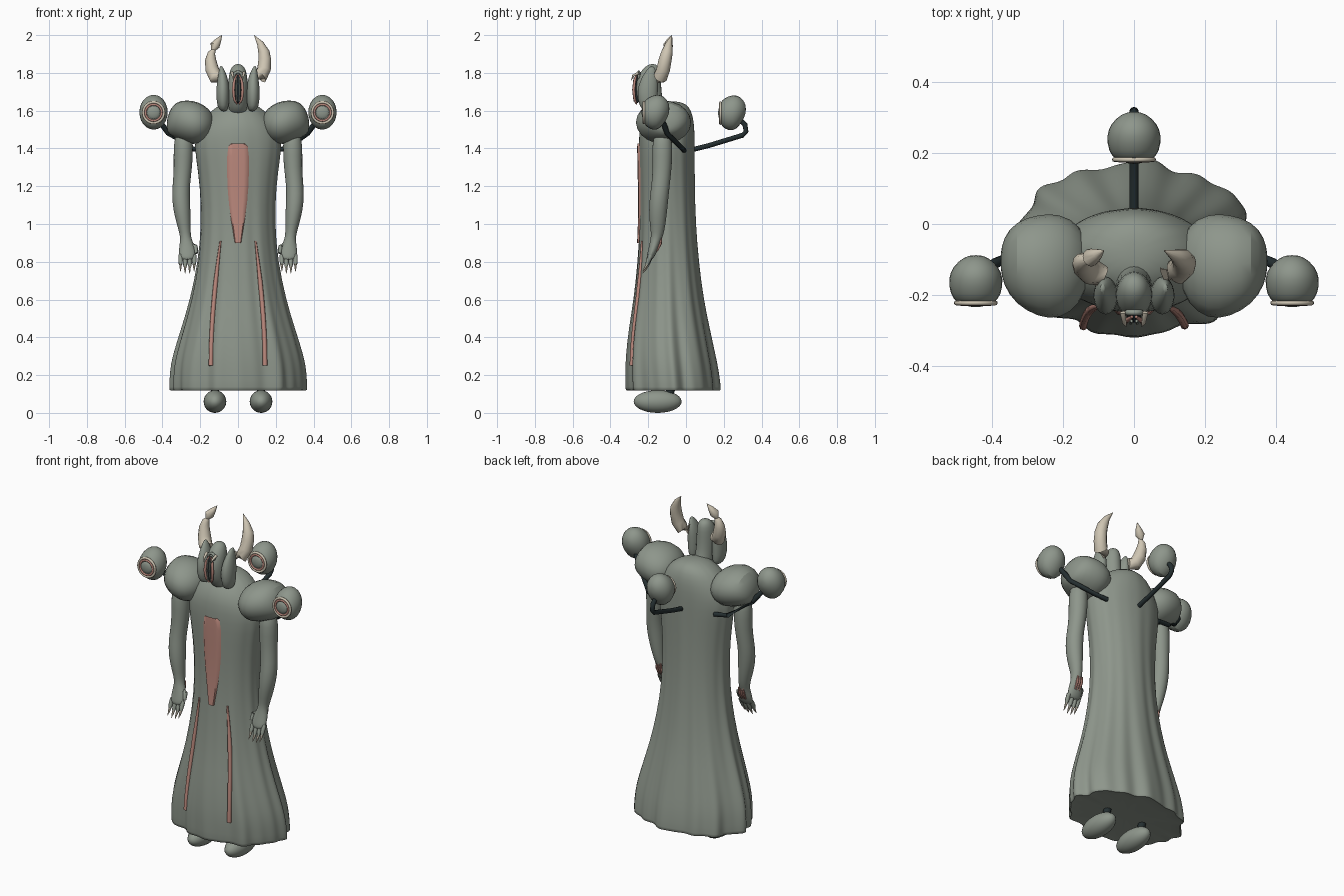
import bpy, bmesh, math
from mathutils import Vector
from mathutils.bvhtree import BVHTree

if "Cube" in bpy.data.objects:
    bpy.data.objects.remove(bpy.data.objects["Cube"])


def material(name, rgb):
    m = bpy.data.materials.new(name)
    m.diffuse_color = (*rgb, 1)
    m.use_nodes = True
    m.node_tree.nodes["Principled BSDF"].inputs["Base Color"].default_value = m.diffuse_color
    return m


GREY = material("grey_green", (0.27, 0.305, 0.26))
PINK = material("flesh_pink", (0.50, 0.25, 0.205))
BONE = material("bone", (0.62, 0.56, 0.45))
DARK = material("dark_metal", (0.018, 0.028, 0.03))


def finish(name, bm, mat, subsurf=0, angle=50):
    bmesh.ops.recalc_face_normals(bm, faces=bm.faces[:])
    me = bpy.data.meshes.new(name)
    bm.to_mesh(me)
    bm.free()
    ob = bpy.data.objects.new(name, me)
    bpy.context.collection.objects.link(ob)
    me.materials.append(mat)
    if subsurf:
        mod = ob.modifiers.new("smooth", 'SUBSURF')
        mod.levels = mod.render_levels = subsurf
    bpy.ops.object.select_all(action='DESELECT')
    bpy.context.view_layer.objects.active = ob
    ob.select_set(True)
    bpy.ops.object.shade_smooth_by_angle(angle=math.radians(angle))
    return ob


def skin(rings):
    """Bridge rings of points into a closed skin."""
    bm = bmesh.new()
    vr = [[bm.verts.new(p) for p in r] for r in rings]
    n = len(vr[0])
    for a, b in zip(vr, vr[1:]):
        for i in range(n):
            bm.faces.new((a[i], a[(i + 1) % n], b[(i + 1) % n], b[i]))
    bm.faces.new(vr[0])
    bm.faces.new(vr[-1])
    return bm


def loft(name, sections, mat, axis='Z', n=12, subsurf=1):
    """Elliptic sections (x, y, z, radius_a, radius_b) square to an axis."""
    rings = []
    for x, y, z, a, b in sections:
        ring = []
        for i in range(n):
            t = math.tau * i / n
            c, s = a * math.cos(t), b * math.sin(t)
            off = {'X': (0, c, s), 'Y': (c, 0, s), 'Z': (c, s, 0)}[axis]
            ring.append(Vector((x, y, z)) + Vector(off))
        rings.append(ring)
    return finish(name, skin(rings), mat, subsurf)


def tube(name, pts, mat, n=10):
    """Round tube through points (x, y, z, radius)."""
    ps = [Vector(p[:3]) for p in pts]
    rings = []
    for i, p in enumerate(ps):
        d = (ps[min(i + 1, len(ps) - 1)] - ps[max(i - 1, 0)]).normalized()
        ref = Vector((1, 0, 0)) if abs(d.x) < 0.8 else Vector((0, 1, 0))
        u = d.cross(ref).normalized()
        v = d.cross(u)
        rings.append([p + pts[i][3] * (u * math.cos(math.tau * k / n) + v * math.sin(math.tau * k / n))
                      for k in range(n)])
    return finish(name, skin(rings), mat)


def ellipsoid(name, c, r, mat):
    bm = bmesh.new()
    bmesh.ops.create_uvsphere(bm, u_segments=24, v_segments=14, radius=1)
    bmesh.ops.scale(bm, vec=r, verts=bm.verts)
    bmesh.ops.translate(bm, vec=c, verts=bm.verts)
    return finish(name, bm, mat)


def ring_y(name, c, major, minor, mat):
    """Ring facing the front."""
    bm = bmesh.new()
    N, M = 28, 8
    v = [[bm.verts.new((c[0] + (major + minor * math.cos(math.tau * j / M)) * math.cos(math.tau * i / N),
                        c[1] + minor * math.sin(math.tau * j / M),
                        c[2] + (major + minor * math.cos(math.tau * j / M)) * math.sin(math.tau * i / N)))
          for j in range(M)] for i in range(N)]
    for i in range(N):
        for j in range(M):
            bm.faces.new((v[i][j], v[(i + 1) % N][j], v[(i + 1) % N][(j + 1) % M], v[i][(j + 1) % M]))
    return finish(name, bm, mat)


# Robe: folded cloth, (height, half width, front y, back y)
PROFILE = [(.13, .02, -.09, -.05), (.125, .325, -.29, .155), (.117, .345, -.31, .172), (.122, .35, -.315, .175),
           (.22, .347, -.316, .165), (.3, .335, -.315, .15), (.45, .29, -.3, .12), (.6, .247, -.275, .09),
           (.8, .208, -.255, .065), (1.0, .192, -.243, .05), (1.2, .2, -.245, .045), (1.35, .222, -.25, .045),
           (1.46, .235, -.25, .045), (1.54, .19, -.24, .042), (1.6, .145, -.2, .028), (1.64, .08, -.16, 0),
           (1.65, .02, -.1, -.06)]


def robe_ring(z, hw, y0, y1, n=96):
    amp = 0.012 + 0.055 * max(0, 1 - z / 1.1)
    if z > 1.4:
        amp = 0.004
    ring = []
    for i in range(n):
        t = math.tau * i / n
        f = (0.5 * math.cos(8 * t + 0.6 + 0.4 * z) + 0.4 * math.sin(13 * t + 1.1 - 0.5 * z)
             + 0.3 * math.sin(19 * t + 2 * z))
        k = 1 + amp * f
        ring.append((hw * k * math.cos(t), (y0 + y1) / 2 + (y1 - y0) / 2 * k * math.sin(t), z))
    return ring


robe = finish("robe", skin([robe_ring(*p) for p in PROFILE]), GREY, 1, 60)
surface = BVHTree.FromObject(robe, bpy.context.evaluated_depsgraph_get())


def front_y(x, z):
    return surface.ray_cast(Vector((x, -2, z)), Vector((0, 1, 0)))[0].y


# Chest panel laid over the robe front
bm = bmesh.new()
rows = []
for z, w in [(1.425, .04), (1.41, .056), (1.36, .062), (1.28, .063), (1.2, .06), (1.12, .053),
             (1.04, .042), (.97, .03), (.9, .018)]:
    row = []
    for k in range(-4, 5):
        x = w * k / 4
        row.append(bm.verts.new((x, front_y(x, z) + (0.004 if abs(k) == 4 else -0.009), z)))
    rows.append(row)
for a, b in zip(rows, rows[1:]):
    for i in range(8):
        bm.faces.new((a[i], a[i + 1], b[i + 1], b[i]))
finish("chest_panel", bm, PINK)

# Head with mouth slit
loft("head", [(0, -.14, 1.57, .05, .06), (0, -.18, 1.62, .052, .065), (0, -.2, 1.69, .055, .074),
              (0, -.2, 1.76, .054, .07), (0, -.185, 1.815, .045, .052), (0, -.178, 1.84, .028, .03),
              (0, -.178, 1.847, .008, .008)], GREY)
ellipsoid("mouth_slit", (0, -.258, 1.715), (.02, .02, .075), DARK)
ring_y("top_eye_ridge", (0, -.25, 1.785), .02, .008, GREY)

# Rounded pods with an eye ring on the front


def pod(tag, x, y, z):
    loft(tag + "_pod", [(x, y - .062, z, .02, .02), (x, y - .06, z, .055, .06), (x, y - .035, z - .002, .075, .086),
                        (x, y + .01, z, .082, .103), (x, y + .045, z + .012, .068, .08),
                        (x, y + .072, z + .02, .035, .04), (x, y + .077, z + .02, .01, .01)], GREY, 'Y')
    ring_y(tag + "_pod_rim", (x, y - .058, z), .055, .007, BONE)
    ring_y(tag + "_pod_lid", (x, y - .06, z), .043, .006, PINK)
    ellipsoid(tag + "_pod_eye", (x, y - .056, z), (.036, .014, .036), GREY)


pod("rear", 0, .24, 1.587)
tube("rear_stalk", [(0, .0, 1.385, .013), (0, .12, 1.415, .013), (0, .3, 1.47, .013), (0, .318, 1.49, .013),
                    (0, .312, 1.525, .014), (0, .28, 1.56, .012)], DARK)

for s, side in ((-1, "left"), (1, "right")):
    # Cheek plates
    loft(side + "_cheek_plate", [(s * .075, -.19, 1.595, .015, .03), (s * .08, -.2, 1.62, .033, .05),
                                 (s * .08, -.205, 1.7, .038, .058), (s * .08, -.195, 1.76, .031, .05),
                                 (s * .085, -.185, 1.81, .018, .03), (s * .09, -.18, 1.838, .005, .008)], GREY)
    # Lips and teeth beside the mouth slit
    tube(side + "_lip", [(s * .006, -.262, 1.79, .004), (s * .02, -.272, 1.76, .007), (s * .025, -.277, 1.71, .008),
                         (s * .02, -.272, 1.66, .007), (s * .006, -.262, 1.635, .004)], PINK)
    tube(side + "_gum", [(s * .007, -.274, 1.775, .004), (s * .009, -.281, 1.71, .004),
                         (s * .007, -.273, 1.65, .004)], GREY)
    tube(side + "_tooth", [(s * .032, -.25, 1.8, .008), (s * .027, -.28, 1.785, .006),
                           (s * .022, -.29, 1.76, .001)], BONE)

    # Horns; the left one is chipped below its tip
    base = [(s * .085, -.15, 1.775, .03), (s * .12, -.135, 1.78, .038), (s * .138, -.12, 1.82, .036)]
    if s < 0:
        tube("left_horn", base + [(-.145, -.11, 1.87, .029), (-.14, -.103, 1.905, .02),
                                  (-.125, -.1, 1.925, .008)], BONE, 12)
        tube("left_horn_tip", [(-.135, -.1, 1.915, .008), (-.122, -.095, 1.945, .026),
                               (-.102, -.085, 1.975, .015), (-.085, -.075, 2.0, .001)], BONE, 12)
    else:
        tube("right_horn", base + [(.142, -.11, 1.87, .034), (.137, -.1, 1.91, .03), (.118, -.09, 1.955, .018),
                                   (.085, -.075, 2.0, .001)], BONE, 12)

    # Shoulder pads
    loft(side + "_shoulder_pad", [(s * .125, -.11, 1.53, .04, .03), (s * .15, -.115, 1.53, .12, .085),
                                  (s * .21, -.12, 1.533, .16, .122), (s * .27, -.118, 1.542, .155, .122),
                                  (s * .335, -.11, 1.552, .125, .103), (s * .37, -.105, 1.53, .07, .055),
                                  (s * .377, -.105, 1.525, .02, .02)], GREY, 'X', 10)
    # Side pods on stalks
    pod(side, s * .447, -.165, 1.59)
    tube(side + "_stalk", [(s * .18, -.01, 1.39, .013), (s * .26, -.02, 1.4, .013), (s * .37, -.1, 1.48, .013),
                           (s * .39, -.11, 1.51, .015), (s * .43, -.13, 1.56, .012)], DARK)

    # Arm and palm
    loft(side + "_arm", [(s * .285, -.125, 1.5, .04, .04), (s * .29, -.125, 1.42, .056, .058),
                         (s * .29, -.125, 1.3, .05, .052), (s * .302, -.135, 1.2, .047, .05),
                         (s * .302, -.145, 1.12, .05, .052), (s * .292, -.15, 1.03, .043, .048),
                         (s * .28, -.15, .95, .03, .035), (s * .275, -.16, .915, .031, .03),
                         (s * .268, -.172, .87, .047, .027), (s * .268, -.188, .825, .046, .022),
                         (s * .268, -.195, .81, .03, .014)], GREY)
    # Fingers, claws and thumb
    for i in range(4):
        x = .232 + .024 * i
        drop = .01 if i in (1, 2) else 0
        tube(f"{side}_finger_{i + 1}", [(s * x, -.185, .835, .012), (s * x, -.2, .805 - drop, .012),
                                        (s * x, -.207, .785 - drop, .009)], GREY, 8)
        tube(f"{side}_claw_{i + 1}", [(s * x, -.204, .79 - drop, .008), (s * x, -.216, .77 - drop, .006),
                                      (s * x, -.23, .748 - drop, .001)], BONE, 6)
    tube(side + "_thumb", [(s * .25, -.165, .89, .016), (s * .225, -.175, .88, .013),
                           (s * .22, -.19, .845, .009)], GREY, 8)
    # Exposed sinew at the back of the wrist
    for k in range(3):
        x = .258 + .014 * k
        tube(f"{side}_wrist_sinew_{k + 1}", [(s * x, -.13, .93, .004), (s * x, -.136, .895, .008),
                                             (s * x, -.155, .855, .004)], PINK, 6)

    # Long piping down the robe front
    line = []
    for j in range(23):
        u = j / 22
        x = s * (.093 + .05 * math.sin(u * math.pi / 2))
        z = .91 - .66 * u
        line.append((x, front_y(x, z) - .003, z, .005 + .007 * min(1, 3 * u)))
    tube(side + "_robe_piping", line, PINK, 8)

    # Feet and ankles
    ellipsoid(side + "_foot", (s * .122, -.15, .06), (.06, .127, .06), GREY)
    tube(side + "_ankle", [(s * .122, -.09, .09, .022), (s * .122, -.07, .16, .022)], DARK)
